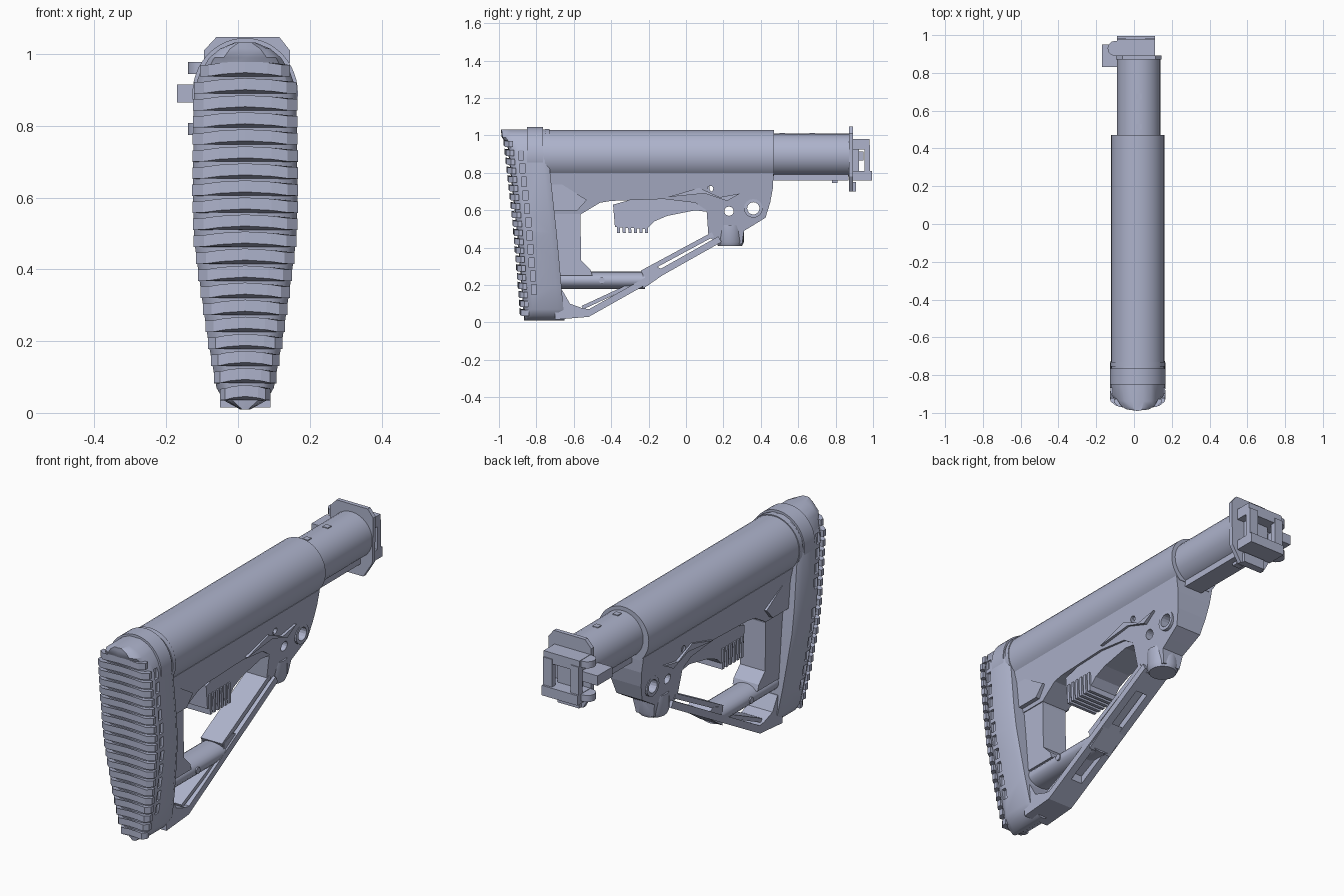
import bpy, bmesh, math
from mathutils import Vector

cube = bpy.data.objects.get("Cube")
if cube:
    bpy.data.objects.remove(cube, do_unlink=True)

CX = 0.02  # centre plane of the stock
grey = bpy.data.materials.new("blue grey polymer")
grey.use_nodes = True
COLOUR = (0.42, 0.45, 0.60, 1)
grey.diffuse_color = COLOUR
grey.node_tree.nodes["Principled BSDF"].inputs["Base Color"].default_value = COLOUR


def loft(name, rings, smooth=None):
    """Skin closed rings of equal length and cap both ends."""
    bm = bmesh.new()
    loops = [[bm.verts.new(p) for p in ring] for ring in rings]
    for a, b in zip(loops, loops[1:]):
        for i in range(len(a)):
            j = (i + 1) % len(a)
            bm.faces.new((a[i], a[j], b[j], b[i]))
    bm.faces.new(loops[0][::-1])
    bm.faces.new(loops[-1])
    bmesh.ops.recalc_face_normals(bm, faces=bm.faces)
    mesh = bpy.data.meshes.new(name)
    bm.to_mesh(mesh)
    bm.free()
    mesh.materials.append(grey)
    ob = bpy.data.objects.new(name, mesh)
    bpy.context.collection.objects.link(ob)
    if smooth:
        select(ob)
        bpy.ops.object.shade_smooth_by_angle(angle=math.radians(smooth))
    return ob


def select(ob):
    bpy.ops.object.select_all(action='DESELECT')
    ob.select_set(True)
    bpy.context.view_layer.objects.active = ob


def side(name, pts, half, x=CX):
    """Side profile (y, z) extruded across x; half is a width or a rule of z."""
    w = half if callable(half) else (lambda z: half)
    return loft(name, [[(x + s * w(z), y, z) for y, z in pts] for s in (-1, 1)])


def along_y(name, pts, y0, y1, smooth=None):
    """Cross-section (x, z) extruded along y."""
    return loft(name, [[(x, y, z) for x, z in pts] for y in (y0, y1)], smooth)


def box(name, x0, x1, y0, y1, z0, z1):
    return along_y(name, [(x0, z0), (x1, z0), (x1, z1), (x0, z1)], y0, y1)


def arc(cx, cy, rx, ry, start=0, end=360, n=32):
    steps = n if end - start == 360 else n + 1
    angles = [math.radians(start + (end - start) * i / n) for i in range(steps)]
    return [(cx + rx * math.cos(a), cy + ry * math.sin(a)) for a in angles]


def cut(ob, cutters):
    for c in cutters:
        mod = ob.modifiers.new("cut", 'BOOLEAN')
        mod.operation, mod.solver, mod.object = 'DIFFERENCE', 'EXACT', c
        select(ob)
        bpy.ops.object.modifier_apply(modifier=mod.name)
        bpy.data.objects.remove(c, do_unlink=True)


def bar(name, a, b, thick, half):
    """Straight strut between two side points, thickness laid above the line."""
    a, b = Vector(a), Vector(b)
    d = (b - a).normalized()
    n = Vector((-d.y, d.x)) * thick
    return side(name, [a, b, b + n, a + n], half)


def lerp(table, z):
    for (z0, v0), (z1, v1) in zip(table, table[1:]):
        if z <= z1:
            return v0 + (v1 - v0) * max(0, (z - z0) / (z1 - z0))
    return table[-1][1]


# Tube housing and collar
along_y("tube_housing", arc(CX, 0.89, 0.141, 0.14, -50, 230), -0.80, 0.47, 40)
along_y("rear_collar", arc(CX, 0.89, 0.147, 0.155, -20, 200), -0.85, -0.765, 40)
along_y("collar_ring", arc(CX, 0.89, 0.145, 0.145, -40, 220), -0.755, -0.73, 40)

# Inner tube with guide rail and stop marks
along_y("inner_tube", arc(0.025, 0.895, 0.115, 0.115), 0.45, 0.88, 40)
box("guide_rail", -0.025, 0.075, 0.45, 0.87, 0.76, 0.82)
box("rail_stop", 0.005, 0.045, 0.78, 0.81, 0.745, 0.77)
for y in (0.50, 0.66):
    box("stop_mark", 0.01, 0.04, y, y + 0.03, 1.0, 1.013)

# Web under the housing
web = side("lower_body", [
    (-0.74, 0.80), (0.468, 0.80), (0.465, 0.72), (0.45, 0.64), (0.425, 0.56),
    (0.36, 0.52), (0.31, 0.49), (0.30, 0.42), (0.17, 0.42), (0.12, 0.46),
    (0.11, 0.60), (0.05, 0.64), (-0.12, 0.66), (-0.40, 0.65), (-0.46, 0.64),
    (-0.51, 0.61), (-0.56, 0.58), (-0.72, 0.58)], lambda z: 0.062 + 0.16 * (z - 0.5))
cut(web, [side("hole_cutter", arc(y, z, r, r, n=16), 0.3) for y, z, r in
          ((0.36, 0.61, 0.036), (0.23, 0.595, 0.025), (0.13, 0.715, 0.016))])
for y, z, r in ((0.36, 0.61, 0.036), (0.15, 0.72, 0.028)):
    ring = side("hole_rim", arc(y, z, r + 0.014, r + 0.014, n=16), 0.088)
    cut(ring, [side("rim_cutter", arc(y, z, r - 0.003, r - 0.003, n=16), 0.3)])

# Triangular gussets between web and butt
for s in (-1, 1):
    side("gusset", [(-0.73, 0.78), (-0.53, 0.655), (-0.58, 0.60), (-0.72, 0.60)],
         0.012, CX + s * 0.088)
    side("lever_guard", [(-0.10, 0.67), (0.10, 0.69), (0.22, 0.65), (0.29, 0.69),
                         (0.18, 0.67), (0.07, 0.72)], 0.012, CX + s * 0.092)

# Release lever with grip teeth
side("release_lever", [
    (-0.39, 0.63), (-0.38, 0.51), (-0.21, 0.50), (-0.17, 0.54), (-0.10, 0.57),
    (0.05, 0.60), (0.16, 0.585), (0.22, 0.635), (0.08, 0.685), (-0.10, 0.665), (-0.30, 0.655)], 0.075)
for i in range(6):
    y = -0.372 + 0.03 * i
    side("grip_tooth", [(y, 0.58), (y + 0.004, 0.478), (y + 0.02, 0.478), (y + 0.016, 0.58)], 0.083)

# Pivot boss under the web
loft("pivot_boss", [[(x, y, z) for x, y in arc(CX, 0.235, r, r, n=20)]
                    for z, r in ((0.41, 0.065), (0.43, 0.075), (0.52, 0.075))], 35)

# Rear post and cross tube of the frame
side("rear_post", [(-0.73, 0.62), (-0.55, 0.62), (-0.565, 0.57), (-0.56, 0.33),
                   (-0.51, 0.28), (-0.50, 0.25), (-0.70, 0.25)], 0.07)
along_y("lower_tube", arc(CX, 0.225, 0.07, 0.047, n=20), -0.70, -0.22, 40)
side("tube_end", [(-0.23, 0.18), (-0.23, 0.275), (-0.16, 0.30), (-0.10, 0.27)], 0.062)
side("tube_pin", arc(-0.45, 0.225, 0.016, 0.016, n=12), 0.074)

# Diagonal strut: slotted lower bar and slim upper bars
strut = bar("diagonal_strut", (-0.52, 0.03), (0.19, 0.43), 0.035, 0.07)
cut(strut, [box("slot_cutter", CX - 0.032, CX + 0.032, a, b, -0.1, 0.6)
            for a, b in ((-0.40, -0.20), (-0.14, 0.08))])
bar("upper_strut", (-0.23, 0.255), (0.15, 0.46), 0.025, 0.06)
bar("brace_strut", (-0.55, 0.07), (-0.27, 0.20), 0.02, 0.055)

# Toe of the butt
side("toe", [(-0.70, 0.015), (-0.52, 0.03), (-0.46, 0.065), (-0.55, 0.075),
             (-0.62, 0.10), (-0.66, 0.17), (-0.70, 0.17)], 0.07)

# Butt pad: lofted shell following width, rear and front rules of height
WIDTH = [(0.01, 0.015), (0.035, 0.06), (0.07, 0.08), (0.20, 0.103), (0.33, 0.122),
         (0.48, 0.142), (0.60, 0.146), (0.90, 0.143), (0.95, 0.125), (0.99, 0.10),
         (1.015, 0.07), (1.032, 0.03)]
REAR = [(0.01, -0.865), (0.5, -0.905), (0.95, -0.955), (0.99, -0.985), (1.032, -0.99)]
FRONT = [(0.01, -0.65), (0.3, -0.675), (0.57, -0.70), (0.8, -0.735), (1.032, -0.74)]


def pad_section(z):
    w, r, f = (lerp(t, z) for t in (WIDTH, REAR, FRONT))
    half = [(0, r), (0.6, r + 0.004), (0.86, r + 0.02), (1, r + 0.05), (1, f - 0.03), (0.9, f)]
    pts = half + [(-k, y) for k, y in half[:0:-1]]
    return [(CX + k * w, y, z) for k, y in pts]


pad = loft("butt_pad", [pad_section(z) for z, _ in WIDTH], 35)
windows = []
for i in range(11):
    z = 0.15 + 0.072 * i
    y = lerp(REAR, z) + 0.05
    for s in (-1, 1):
        x = CX + s * lerp(WIDTH, z + 0.03)
        windows.append(box("window_cutter", x - 0.014, x + 0.014, y, y + 0.027, z, z + 0.052))
cut(pad, windows)

# Arched ribs across the rear face
for i in range(20):
    z = 0.035 + 0.0475 * i
    w, r = lerp(WIDTH, z + 0.015) + 0.002, lerp(REAR, z) - 0.022
    half = [(0, r, 0.011), (0.5, r + 0.002, 0.007), (0.8, r + 0.008, 0.001),
            (1, r + 0.03, 0), (1, r + 0.05, 0)]
    plan = half + [(-k, y, h) for k, y, h in half[:0:-1]]
    loft("pad_rib", [[(CX + k * w, y, z + dz + h) for k, y, h in plan] for dz in (0, 0.032)])

# End plate with clipped corners
along_y("end_plate", [(-0.095, 0.78), (-0.05, 0.70), (0.09, 0.70), (0.14, 0.78),
                      (0.145, 1.01), (0.115, 1.048), (-0.06, 1.048), (-0.095, 1.01)], 0.872, 0.893)
box("plate_tab", -0.04, 0.08, 0.875, 0.91, 0.70, 0.75)

# Folding hinge: open frame, latch and knuckles
box("hinge_top", -0.09, 0.11, 0.89, 0.98, 0.925, 0.98)
box("hinge_bottom", -0.09, 0.11, 0.89, 0.995, 0.76, 0.81)
box("hinge_left_post", 0.06, 0.11, 0.955, 0.985, 0.79, 0.95)
box("hinge_right_post", -0.09, -0.045, 0.955, 0.985, 0.79, 0.95)
box("hinge_back", -0.05, 0.07, 0.89, 0.925, 0.80, 0.93)
box("latch_arm", -0.17, -0.08, 0.83, 0.95, 0.865, 0.915)
for z in (0.775, 0.945):
    loft("hinge_knuckle", [[(x, y, h) for x, y in arc(-0.10, 0.93, 0.04, 0.04, n=12)]
                           for h in (z, z + 0.033)], 40)
